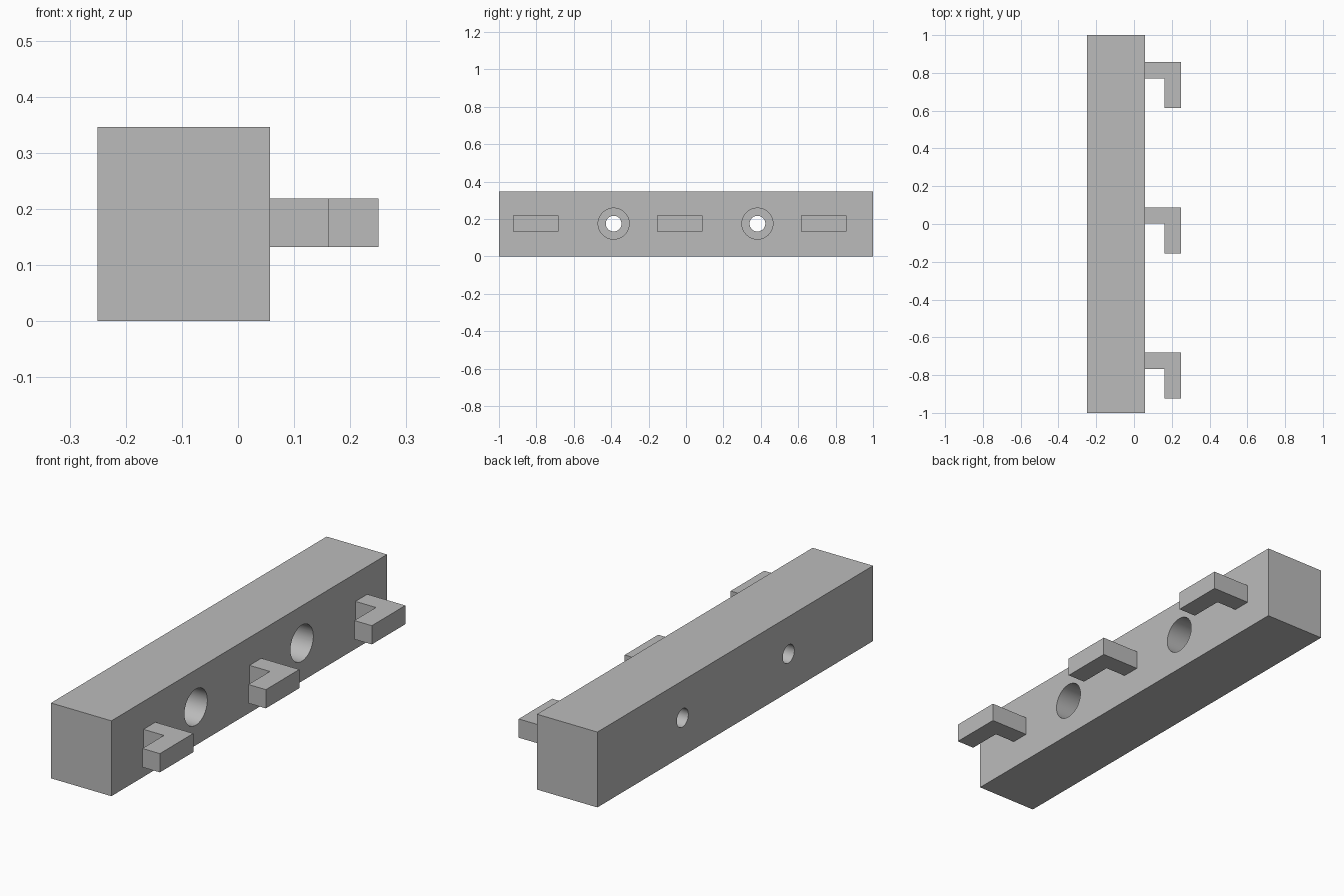
import bpy
import bmesh
from math import radians

cube = bpy.data.objects.get("Cube")
if cube:
    bpy.data.objects.remove(cube, do_unlink=True)

BACK, FACE, TIP = -0.25, 0.057, 0.25
HEIGHT = 0.346
SPACING = 0.769

grey = bpy.data.materials.new("plain grey")
grey.use_nodes = True
colour = (0.5, 0.5, 0.5, 1)
grey.diffuse_color = colour
grey.node_tree.nodes["Principled BSDF"].inputs["Base Color"].default_value = colour


def prism(name, outline, z0, z1):
    """Extrude a flat outline in x, y from z0 up to z1."""
    bm = bmesh.new()
    face = bm.faces.new([bm.verts.new((x, y, z0)) for x, y in outline])
    top = bmesh.ops.extrude_face_region(bm, geom=[face])["geom"]
    bmesh.ops.translate(bm, vec=(0, 0, z1 - z0),
                        verts=[v for v in top if isinstance(v, bmesh.types.BMVert)])
    bmesh.ops.recalc_face_normals(bm, faces=bm.faces)
    mesh = bpy.data.meshes.new(name)
    bm.to_mesh(mesh)
    bm.free()
    mesh.materials.append(grey)
    obj = bpy.data.objects.new(name, mesh)
    bpy.context.collection.objects.link(obj)
    return obj


def drill(target, radius, x0, x1, y):
    """Bore a round hole along x from x0 to x1."""
    bpy.ops.mesh.primitive_cylinder_add(
        vertices=64, radius=radius, depth=x1 - x0,
        location=((x0 + x1) / 2, y, 0.175), rotation=(0, radians(90), 0))
    cutter = bpy.context.object
    cutter.name = "hole_cutter"
    cutter.data.materials.append(grey)
    cut = target.modifiers.new("hole", 'BOOLEAN')
    cut.object = cutter
    cut.solver = 'EXACT'
    bpy.context.view_layer.objects.active = target
    bpy.ops.object.modifier_apply(modifier=cut.name)
    bpy.data.objects.remove(cutter, do_unlink=True)


# Mounting bar with two stepped screw holes
bar = prism("mounting_bar", [(BACK, -1), (FACE, -1), (FACE, 1), (BACK, 1)], 0, HEIGHT)
for y in (-0.387, -0.387 + SPACING):
    drill(bar, 0.042, BACK - 0.1, FACE + 0.1, y)
    drill(bar, 0.083, FACE - 0.154, FACE + 0.1, y)
bpy.ops.object.select_all(action='DESELECT')
bar.select_set(True)
bpy.context.view_layer.objects.active = bar
bpy.ops.object.shade_smooth_by_angle(angle=radians(30))

# Three L-shaped hooks
for i, side in enumerate(("front", "middle", "back")):
    end = 0.088 + (i - 1) * SPACING
    neck, tip = end - 0.086, end - 0.243
    prism(side + "_hook",
          [(FACE, end), (FACE, neck), (0.161, neck), (0.161, tip), (TIP, tip), (TIP, end)],
          0.132, 0.218)
